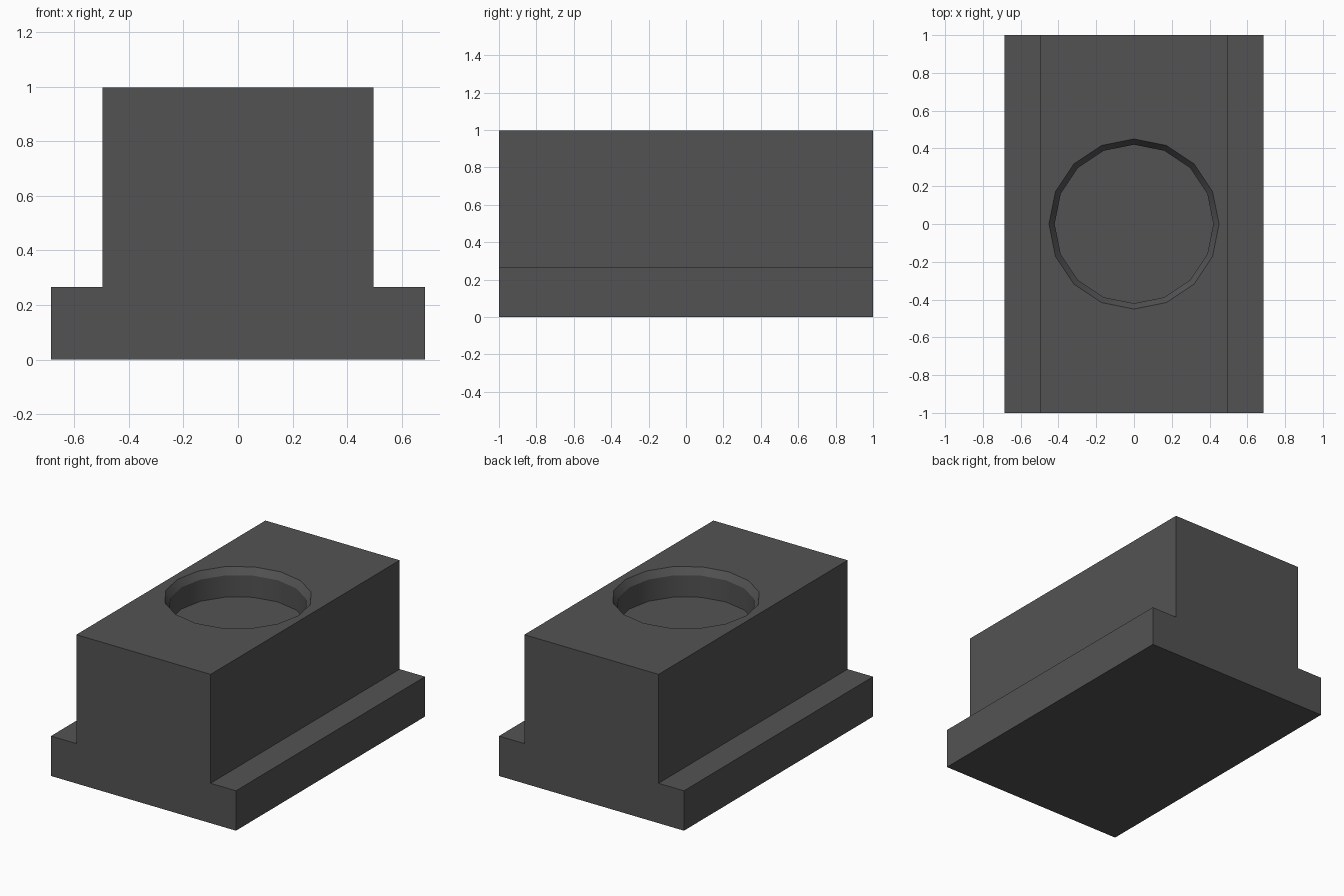
import bpy, bmesh
from math import cos, sin, tau, radians

if "Cube" in bpy.data.objects:
    bpy.data.objects.remove(bpy.data.objects["Cube"])


def loft(name, rings):
    """Solid from a stack of closed point rings, capped at both ends."""
    bm = bmesh.new()
    loops = [[bm.verts.new(p) for p in ring] for ring in rings]
    for a, b in zip(loops, loops[1:]):
        for i in range(len(a)):
            j = (i + 1) % len(a)
            bm.faces.new((a[i], a[j], b[j], b[i]))
    bm.faces.new(loops[0])
    bm.faces.new(loops[-1])
    bmesh.ops.recalc_face_normals(bm, faces=bm.faces)
    mesh = bpy.data.meshes.new(name)
    bm.to_mesh(mesh)
    bm.free()
    obj = bpy.data.objects.new(name, mesh)
    bpy.context.collection.objects.link(obj)
    return obj


dark = bpy.data.materials.new("dark_steel")
dark.diffuse_color = (0.086, 0.086, 0.086, 1)
dark.use_nodes = True
dark.node_tree.nodes["Principled BSDF"].inputs["Base Color"].default_value = dark.diffuse_color

# Inverted T section, mirrored about x = 0 and run along y
TOP = 0.996
half = [(0.685, 0), (0.685, 0.267), (0.497, 0.267), (0.497, TOP)]
section = half + [(-x, z) for x, z in reversed(half)]
block = loft("t_slot_block", [[(x, y, z) for x, z in section] for y in (-1, 1)])

# Sixteen-sided blind hole with a chamfered rim, cutter runs past the top
hole = [(0.42, TOP - 0.19), (0.42, TOP - 0.045), (0.48, TOP + 0.045)]
cutter = loft("hole_cutter", [
    [(r * cos(tau * i / 16), r * sin(tau * i / 16), z) for i in range(16)]
    for r, z in hole])
cutter.hide_render = True
for obj in (block, cutter):
    obj.data.materials.append(dark)

cut = block.modifiers.new("hole", 'BOOLEAN')
cut.operation = 'DIFFERENCE'
cut.solver = 'EXACT'
cut.object = cutter
bpy.context.view_layer.objects.active = block
block.select_set(True)
bpy.ops.object.modifier_apply(modifier=cut.name)
bpy.data.objects.remove(cutter)

# Round the hole walls, keep the chamfer and block edges crisp
bpy.ops.object.shade_smooth_by_angle(angle=radians(30))
